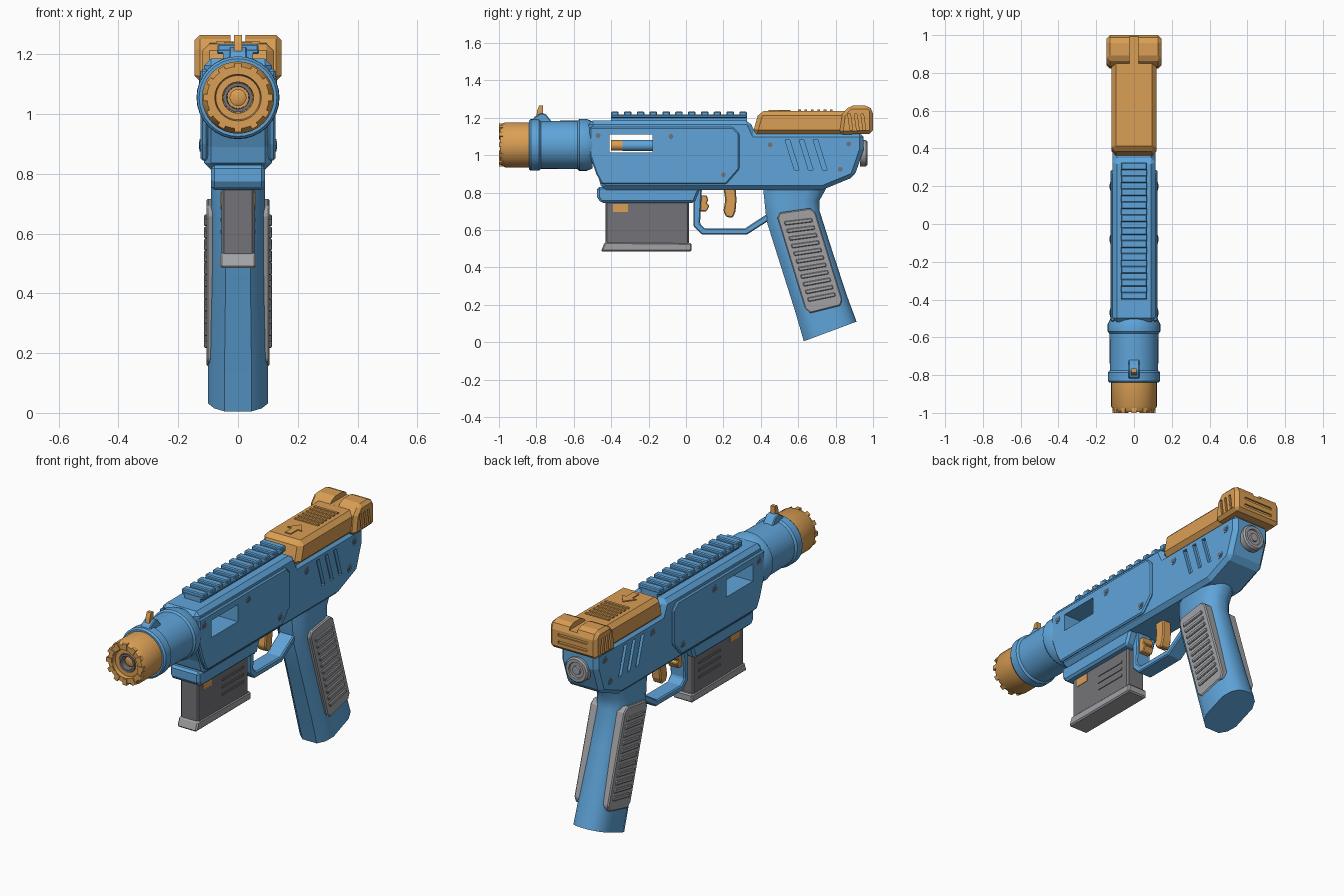
import bpy, bmesh, math
from mathutils import Vector, Matrix

if "Cube" in bpy.data.objects:
    bpy.data.objects.remove(bpy.data.objects["Cube"])

def material(name, rgb):
    m = bpy.data.materials.new(name)
    m.diffuse_color = (*rgb, 1)
    m.use_nodes = True
    m.node_tree.nodes["Principled BSDF"].inputs["Base Color"].default_value = m.diffuse_color
    return m

BLUE = material("blue plastic", (0.115, 0.375, 0.70))
ORANGE = material("orange plastic", (0.70, 0.345, 0.09))
LIGHT = material("light grey", (0.36, 0.365, 0.38))
DARK = material("dark grey", (0.175, 0.175, 0.19))
AXIS_Z = 1.055

def finish(name, bm, mat, bevel=0, smooth=False):
    bmesh.ops.recalc_face_normals(bm, faces=bm.faces)
    me = bpy.data.meshes.new(name)
    bm.to_mesh(me)
    bm.free()
    ob = bpy.data.objects.new(name, me)
    bpy.context.collection.objects.link(ob)
    if mat:
        me.materials.append(mat)
    bpy.ops.object.select_all(action='DESELECT')
    ob.select_set(True)
    bpy.context.view_layer.objects.active = ob
    if bevel:
        b = ob.modifiers.new("bevel", 'BEVEL')
        b.width, b.segments, b.limit_method = bevel, 1, 'ANGLE'
        b.angle_limit = math.radians(35)
        bpy.ops.object.modifier_apply(modifier="bevel")
    if smooth:
        bpy.ops.object.shade_smooth_by_angle(angle=math.radians(35))
    return ob

def extrude(name, pts, x0, x1, mat, bevel=0):
    """Side profile of (y, z) points, extruded from x0 to x1."""
    bm = bmesh.new()
    f = bm.faces.new([bm.verts.new((x0, y, z)) for y, z in pts])
    r = bmesh.ops.extrude_face_region(bm, geom=[f])
    bmesh.ops.translate(bm, vec=(x1 - x0, 0, 0),
                        verts=[v for v in r['geom'] if isinstance(v, bmesh.types.BMVert)])
    return finish(name, bm, mat, bevel)

def box(name, x0, x1, y0, y1, z0, z1, mat, bevel=0):
    return extrude(name, [(y0, z0), (y1, z0), (y1, z1), (y0, z1)], x0, x1, mat, bevel)

def both(name, pts, x0, x1, mat, bevel=0):
    """The same plate on the right and the left side."""
    return [extrude("right_" + name, pts, x0, x1, mat, bevel),
            extrude("left_" + name, pts, -x1, -x0, mat, bevel)]

def lathe(name, prof, mat, z=AXIS_Z, seg=32):
    """Profile of (y, radius) points turned around a lengthwise axis."""
    bm = bmesh.new()
    rings = [[bm.verts.new((r * math.cos(a), y, z + r * math.sin(a)))
              for a in (2 * math.pi * i / seg for i in range(seg))] for y, r in prof]
    for a, b in zip(rings, rings[1:]):
        for i in range(seg):
            j = (i + 1) % seg
            bm.faces.new((a[i], a[j], b[j], b[i]))
    bmesh.ops.remove_doubles(bm, verts=bm.verts, dist=1e-5)
    return finish(name, bm, mat, smooth=True)

def cut(ob, cutters):
    for c in cutters:
        bpy.context.view_layer.objects.active = ob
        m = ob.modifiers.new("cut", 'BOOLEAN')
        m.operation, m.solver, m.object = 'DIFFERENCE', 'EXACT', c
        bpy.ops.object.modifier_apply(modifier="cut")

def drop(cutters):
    for c in cutters:
        bpy.data.objects.remove(c)

# Main body shell and raised side panels
body = extrude("body", [(-0.52, 1.185), (0.34, 1.185), (0.37, 1.12), (0.95, 1.12), (0.95, 1.03),
                        (0.90, 0.885), (0.73, 0.815), (-0.45, 0.815), (-0.47, 0.89),
                        (-0.52, 1.0)], -0.113, 0.113, BLUE, 0.022)
panels = both("side_panel", [(-0.515, 1.15), (0.25, 1.15), (0.285, 1.115), (0.285, 0.925),
                             (0.215, 0.845), (-0.45, 0.845), (-0.48, 0.90), (-0.515, 1.0)],
              0.10, 0.125, BLUE, 0.007)
window = [box("window_cutter", -0.3, 0.3, -0.41, -0.18, 1.015, 1.11, None)]
slots = []
for y in (0.53, 0.605, 0.68):
    slots += both("slot_cutter", [(y, 1.08), (y + 0.025, 1.08), (y + 0.075, 0.92),
                                  (y + 0.05, 0.92)], 0.095, 0.2, None)
cut(body, window + slots)
for p in panels:
    cut(p, window)
drop(window + slots)

# Chambered foam dart in the window
lathe("dart_body", [(-0.34, 0), (-0.34, 0.03), (-0.17, 0.03), (-0.17, 0)], BLUE, 1.052, 16)
lathe("dart_tip", [(-0.40, 0), (-0.40, 0.028), (-0.34, 0.028), (-0.34, 0)], ORANGE, 1.052, 16)

# Screws
for i, (y, z, x) in enumerate([(-0.47, 1.105, 0.126), (-0.08, 1.10, 0.126), (0.20, 0.895, 0.126),
                               (0.45, 1.055, 0.114), (0.87, 1.06, 0.114), (0.825, 0.925, 0.114)]):
    for k, r in enumerate((0.022, 0.013)):
        pts = [(y + r * math.cos(a), z + r * math.sin(a))
               for a in (math.pi * j / 5 for j in range(10))]
        both(f"screw_{i}_{k}", pts, x - 0.01, x + 0.002 + 0.002 * k, (BLUE, DARK)[k])

# Magazine well, magazine and base plate
extrude("magazine_well", [(-0.475, 0.83), (-0.475, 0.775), (-0.455, 0.745), (0.045, 0.745),
                          (0.08, 0.83)], -0.09, 0.09, BLUE, 0.012)
box("magazine", -0.055, 0.055, -0.43, 0.015, 0.52, 0.76, DARK, 0.008)
extrude("magazine_base", [(-0.455, 0.485), (0.03, 0.485), (0.03, 0.53), (-0.435, 0.535)],
        -0.06, 0.06, LIGHT, 0.007)
for i in range(3):
    z = 0.60 + 0.04 * i
    both(f"magazine_rib_{i}", [(-0.22, z), (-0.03, z), (-0.03, z + 0.012), (-0.22, z + 0.012)],
         0.05, 0.059, DARK)
both("magazine_dart", [(-0.39, 0.695), (-0.31, 0.695), (-0.31, 0.738), (-0.39, 0.738)],
     0.05, 0.058, ORANGE)

# Barrel collar and hollow muzzle
lathe("barrel_collar", [(-0.84, 0), (-0.84, 0.13), (-0.83, 0.138), (-0.785, 0.138),
                        (-0.775, 0.128), (-0.58, 0.13), (-0.57, 0.139), (-0.53, 0.139),
                        (-0.50, 0.125), (-0.50, 0)], BLUE)
lathe("muzzle", [(-0.83, 0.121), (-0.965, 0.121), (-0.995, 0.104), (-0.995, 0.078),
                 (-0.975, 0.074), (-0.975, 0.052), (-0.90, 0.05), (-0.90, 0)], ORANGE)
lathe("bore_ring", [(-0.90, 0.049), (-0.98, 0.049), (-0.98, 0.038), (-0.90, 0.036)], DARK)
lathe("bore_dart", [(-0.90, 0.028), (-0.955, 0.028), (-0.96, 0.02), (-0.96, 0)], ORANGE)
for i in range(12):
    tooth = box(f"muzzle_tooth_{i}", -0.012, 0.012, -1.0, -0.97, 0.08, 0.115, ORANGE)
    tooth.matrix_world = (Matrix.Translation((0, 0, AXIS_Z))
                          @ Matrix.Rotation(i * math.pi / 6, 4, 'Y'))

# Front sight
extrude("front_sight_base", [(-0.83, 1.17), (-0.81, 1.205), (-0.775, 1.225), (-0.75, 1.22),
                             (-0.71, 1.17)], -0.03, 0.03, BLUE, 0.005)
extrude("front_sight_pin", [(-0.80, 1.21), (-0.795, 1.24), (-0.785, 1.265), (-0.765, 1.265),
                            (-0.765, 1.21)], -0.013, 0.013, ORANGE)

# Accessory rail with teeth
box("rail_neck", -0.05, 0.05, -0.40, 0.325, 1.17, 1.205, BLUE)
box("rail_top", -0.07, 0.07, -0.40, 0.325, 1.20, 1.218, BLUE, 0.005)
for i in range(11):
    y = -0.40 + i * 0.0685
    box(f"rail_tooth_{i}", -0.068, 0.068, y, y + 0.04, 1.21, 1.234, BLUE, 0.005)

# Slide with grip ribs and direction arrow
extrude("slide", [(0.355, 1.11), (0.39, 1.235), (0.90, 1.237), (0.95, 1.11)],
        -0.12, 0.12, ORANGE, 0.024)
for i in range(6):
    y = 0.60 + i * 0.034
    box(f"slide_rib_{i}", -0.073, 0.073, y, y + 0.014, 1.225, 1.243, ORANGE)
bm = bmesh.new()
arrow = [(-0.018, 0.44), (0.018, 0.44), (0.018, 0.50), (0.045, 0.50), (0, 0.56),
         (-0.045, 0.50), (-0.018, 0.50)]
f = bm.faces.new([bm.verts.new((x, y, 1.232)) for x, y in arrow])
r = bmesh.ops.extrude_face_region(bm, geom=[f])
bmesh.ops.translate(bm, vec=(0, 0, 0.009),
                    verts=[v for v in r['geom'] if isinstance(v, bmesh.types.BMVert)])
finish("slide_arrow", bm, ORANGE)

# Rear charging block with sight notch and finger grooves
block = extrude("charging_block", [(0.82, 1.11), (0.835, 1.22), (0.875, 1.265), (0.975, 1.265),
                                   (1.0, 1.24), (1.0, 1.115)], -0.145, 0.145, ORANGE, 0.022)
grooves = [box("notch_cutter", -0.025, 0.025, 0.7, 1.1, 1.237, 1.4, None)]
for y in (0.865, 0.90, 0.935):
    grooves += both("groove_cutter", [(y, 1.22), (y + 0.014, 1.22), (y + 0.026, 1.135),
                                      (y + 0.012, 1.135)], 0.135, 0.2, None)
for z in (1.15, 1.19):
    grooves.append(box("back_groove_cutter", -0.09, 0.09, 0.992, 1.1, z, z + 0.014, None))
cut(block, grooves)
drop(grooves)

# Rear knob
lathe("rear_knob", [(0.93, 0), (0.93, 0.07), (0.962, 0.07), (0.97, 0.062), (0.97, 0.045),
                    (0.962, 0.042), (0.962, 0.025), (0.97, 0.022), (0.97, 0)], LIGHT, 1.01)

# Grip lofted through tilted rounded sections: front, back, half width
sections = [((0.63, 0.005), (0.912, 0.11), 0.10), ((0.585, 0.16), (0.86, 0.25), 0.10),
            ((0.49, 0.46), (0.775, 0.51), 0.092), ((0.43, 0.65), (0.715, 0.70), 0.09),
            ((0.42, 0.75), (0.715, 0.76), 0.09), ((0.41, 0.84), (0.77, 0.86), 0.09)]
half = [(0, 0.45), (0.1, 0.8), (0.25, 1), (0.72, 1), (0.88, 0.8), (0.97, 0.5), (1, 0.2)]
outline = half + [(t, -w) for t, w in reversed(half)]
bm = bmesh.new()
rings = [[bm.verts.new((w * hw, a[0] + t * (b[0] - a[0]), a[1] + t * (b[1] - a[1])))
          for t, w in outline] for a, b, hw in sections]
n = len(outline)
for a, b in zip(rings, rings[1:]):
    for i in range(n):
        bm.faces.new((a[i], a[(i + 1) % n], b[(i + 1) % n], b[i]))
bm.faces.new(rings[0])
bm.faces.new(rings[-1])
finish("grip", bm, BLUE, smooth=True)

# Ribbed grip pads
A, B, C, D = (Vector(p) for p in ((0.48, 0.69), (0.685, 0.72), (0.845, 0.20), (0.645, 0.15)))
at = lambda u, v: tuple(A.lerp(B, u).lerp(D.lerp(C, u), v))
both("grip_pad", [at(0.1, 0), at(0.9, 0), at(1, 0.05), at(1, 0.95), at(0.9, 1), at(0.1, 1),
                  at(0, 0.95), at(0, 0.05)], 0.05, 0.106, LIGHT, 0.006)
for i in range(11):
    v = 0.09 + i * 0.076
    both(f"grip_rib_{i}", [at(0.14, v), at(0.86, v + 0.01), at(0.86, v + 0.05),
                           at(0.14, v + 0.04)], 0.10, 0.114, LIGHT, 0.004)

# Trigger guard, trigger and magazine release
extrude("trigger_guard", [(0.04, 0.82), (0.04, 0.62), (0.085, 0.575), (0.325, 0.575),
                          (0.45, 0.655), (0.44, 0.69), (0.315, 0.608), (0.10, 0.608),
                          (0.075, 0.635), (0.085, 0.82)], -0.045, 0.045, BLUE, 0.006)
extrude("trigger", [(0.20, 0.83), (0.21, 0.76), (0.20, 0.70), (0.215, 0.67), (0.25, 0.665),
                    (0.265, 0.70), (0.27, 0.76), (0.265, 0.83)], -0.028, 0.028, ORANGE, 0.006)
extrude("magazine_release", [(0.07, 0.785), (0.11, 0.785), (0.12, 0.76), (0.11, 0.745),
                             (0.125, 0.73), (0.11, 0.70), (0.07, 0.70)],
        -0.03, 0.03, ORANGE, 0.004)
